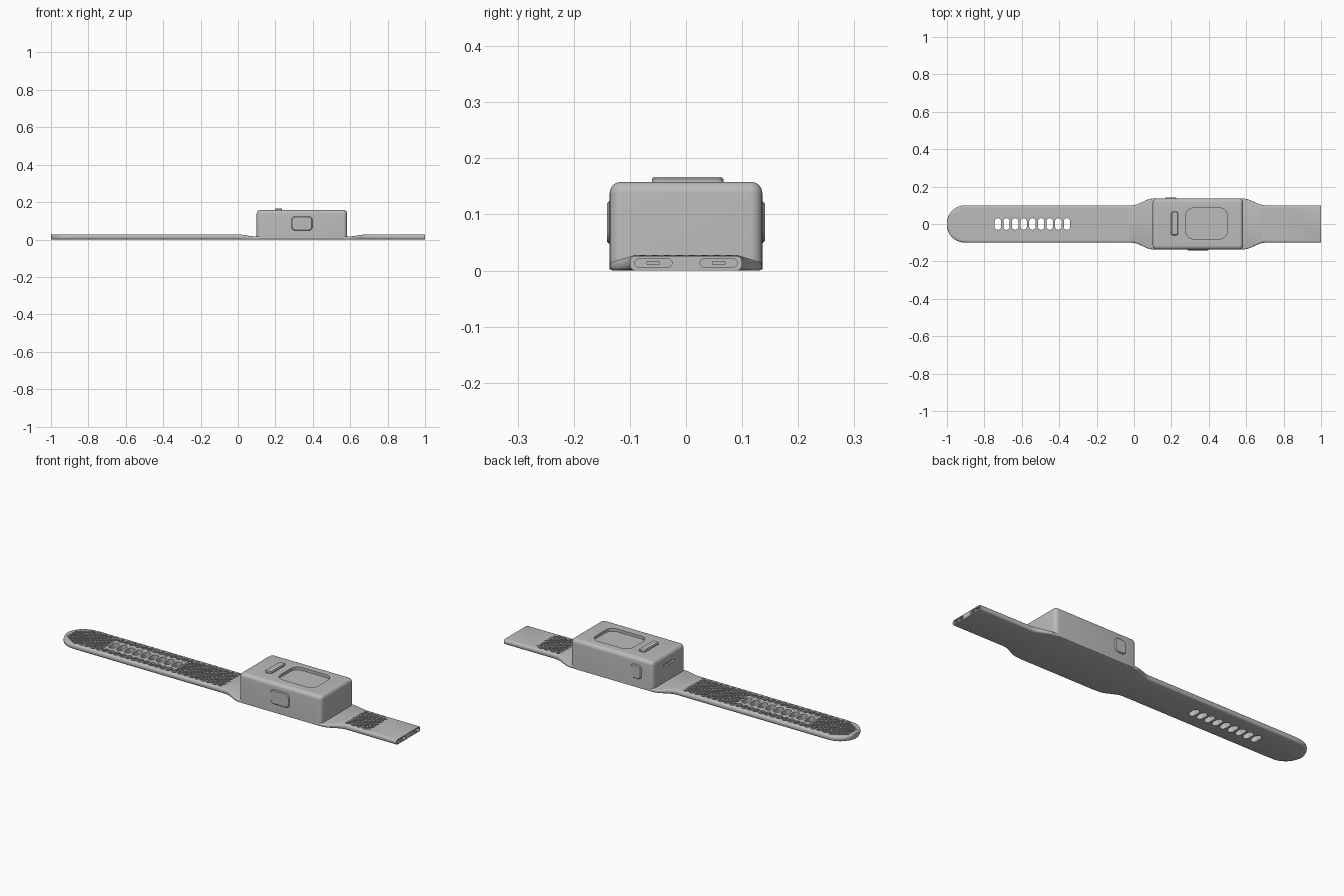
import bpy, bmesh, math
from mathutils import Vector

cube = bpy.data.objects.get("Cube")
if cube:
    bpy.data.objects.remove(cube, do_unlink=True)

grey = bpy.data.materials.new("grey_plastic")
grey.use_nodes = True
grey.diffuse_color = (0.5, 0.5, 0.5, 1)
grey.node_tree.nodes["Principled BSDF"].inputs["Base Color"].default_value = (0.5, 0.5, 0.5, 1)


def finish(name, bm, cutter=False):
    bmesh.ops.recalc_face_normals(bm, faces=bm.faces)
    mesh = bpy.data.meshes.new(name)
    bm.to_mesh(mesh)
    bm.free()
    mesh.materials.append(grey)
    obj = bpy.data.objects.new(name, mesh)
    bpy.context.collection.objects.link(obj)
    if cutter:
        obj.hide_render = True
        obj.hide_set(True)
    return obj


def rounded_rect(w, h, r, steps=6):
    pts = []
    for i, (sx, sy) in enumerate([(1, 1), (-1, 1), (-1, -1), (1, -1)]):
        for k in range(steps + 1):
            a = math.pi / 2 * (i + k / steps)
            pts.append((sx * (w / 2 - r) + r * math.cos(a), sy * (h / 2 - r) + r * math.sin(a)))
    return pts


def loft(bm, rings):
    loops = [[bm.verts.new(p) for p in ring] for ring in rings]
    n = len(loops[0])
    for a, b in zip(loops, loops[1:]):
        for i in range(n):
            bm.faces.new((a[i], a[(i + 1) % n], b[(i + 1) % n], b[i]))
    bm.faces.new(loops[0][::-1])
    bm.faces.new(loops[-1])


def pad(bm, centre, axis, w, h, depth, r, chamfer=0.0):
    """Rounded plate growing from centre along axis, with an optional chamfered rim."""
    axis = Vector(axis)
    u = Vector((0, 1, 0)) if abs(axis.x) > 0.5 else Vector((1, 0, 0))
    v = axis.cross(u)
    levels = [(0, 0), (depth - chamfer, 0)] + ([(depth, chamfer)] if chamfer else [])
    loft(bm, [[Vector(centre) + axis * d + u * a + v * b
               for a, b in rounded_rect(w - 2 * c, h - 2 * c, r - c)] for d, c in levels])


def smooth(obj):
    bpy.ops.object.select_all(action="DESELECT")
    obj.select_set(True)
    bpy.context.view_layer.objects.active = obj
    bpy.ops.object.shade_smooth_by_angle(angle=math.radians(35))


def cut(obj, cutter):
    mod = obj.modifiers.new("cut", "BOOLEAN")
    mod.object = cutter
    mod.operation = "DIFFERENCE"
    mod.solver = "EXACT"


# Strap: rounded section lofted along x, flaring and thinning at the case
def section(x, half, thick):
    return [(x, a, b + thick / 2) for a, b in rounded_rect(2 * half, thick, 0.38 * thick, 3)]


tip = [(-0.9 - 0.1 * math.cos(a), max(0.02, 0.1 * math.sin(a) ** 0.9), 0.026)
       for a in [math.radians(d) for d in range(6, 90, 12)]]
flare = []
for i in range(9):
    t = i / 8
    s = t * t * (3 - 2 * t)
    flare.append((t, 0.1 + 0.036 * s, 0.028 - 0.012 * s))
stations = tip + [(-0.88, 0.1, 0.028)]
stations += [(-0.01 + 0.11 * t, w, h) for t, w, h in flare]
stations += [(0.7 - 0.115 * t, w, h) for t, w, h in reversed(flare)]
stations += [(1.0, 0.1, 0.026)]
stations[0] = (-1.0, 0.02, 0.026)
bm = bmesh.new()
loft(bm, [section(*s) for s in stations])
strap = finish("strap", bm)

# Adjustment holes through the long strap
hole_xs = [-0.728 + 0.0462 * i for i in range(9)]
bm = bmesh.new()
for x in hole_xs:
    pad(bm, (x, 0, -0.05), (0, 0, 1), 0.034, 0.062, 0.15, 0.0165)
cut(strap, finish("hole_cutter", bm, True))

# Connector pockets in the short end
bm = bmesh.new()
for side in (-1, 1):
    pad(bm, (0.975, side * 0.058, 0.0135), (1, 0, 0), 0.066, 0.014, 0.05, 0.006)
cut(strap, finish("pocket_cutter", bm, True))

# Grip texture: staggered shallow diamond pits, leaving rims around edge and holes
bm = bmesh.new()
step_x, step_y, pit = 0.034, 0.022, 0.82


def gripped(x, y):
    if 0.69 < x < 0.83:
        return abs(y) < 0.085
    if not -0.97 < x < -0.04 or abs(y) > 0.083:
        return False
    if x < -0.9 and math.hypot(x + 0.9, y) > 0.078:
        return False
    return not (-0.765 < x < -0.325 and abs(y) < 0.05)


for row in range(-8, 9):
    for col in range(-30, 28):
        x = (col + 0.5 * (row % 2)) * step_x
        y = row * step_y / 2
        if gripped(x, y):
            dx, dy = step_x / 2 * pit, step_y / 2 * pit
            loft(bm, [[(x + dx, y, z), (x, y + dy, z), (x - dx, y, z), (x, y - dy, z)]
                      for z in (0.02, 0.05)])
cut(strap, finish("grip_cutter", bm, True))
smooth(strap)

# Connector pins inside the pockets
bm = bmesh.new()
for side in (-1, 1):
    pad(bm, (0.972, side * 0.058, 0.0135), (1, 0, 0), 0.024, 0.008, 0.026, 0.003)
smooth(finish("connector_pins", bm))

# Case: box with rounded upright corners and a rounded top edge
bm = bmesh.new()
rings = []
levels = [(0.002, 0)] + [(0.138 + 0.02 * math.sin(a), 0.02 * (1 - math.cos(a)))
                         for a in [math.pi / 2 * k / 6 for k in range(7)]]
for z, inset in levels:
    rings.append([(0.342 + a, b, z) for a, b in
                  rounded_rect(0.484 - 2 * inset, 0.272 - 2 * inset, 0.022 - inset)])
loft(bm, rings)
case = finish("case", bm)

# Screen recess on top and port slot on the long-strap side
bm = bmesh.new()
pad(bm, (0.388, 0.003, 0.143), (0, 0, 1), 0.222, 0.166, 0.05, 0.042)
pad(bm, (0.11, 0, 0.105), (-1, 0, 0), 0.09, 0.01, 0.05, 0.004)
cut(case, finish("recess_cutter", bm, True))
smooth(case)

# Buttons: top bar, large front button, small back button
for name, centre, axis, w, h, r, depth in [
    ("top_bar_button", (0.217, 0.003, 0.15), (0, 0, 1), 0.038, 0.128, 0.012, 0.017),
    ("front_button", (0.342, -0.13, 0.086), (0, -1, 0), 0.112, 0.076, 0.02, 0.011),
    ("back_button", (0.197, 0.13, 0.086), (0, 1, 0), 0.062, 0.074, 0.018, 0.011),
]:
    bm = bmesh.new()
    pad(bm, centre, axis, w, h, depth, r, 0.004)
    smooth(finish(name, bm))
